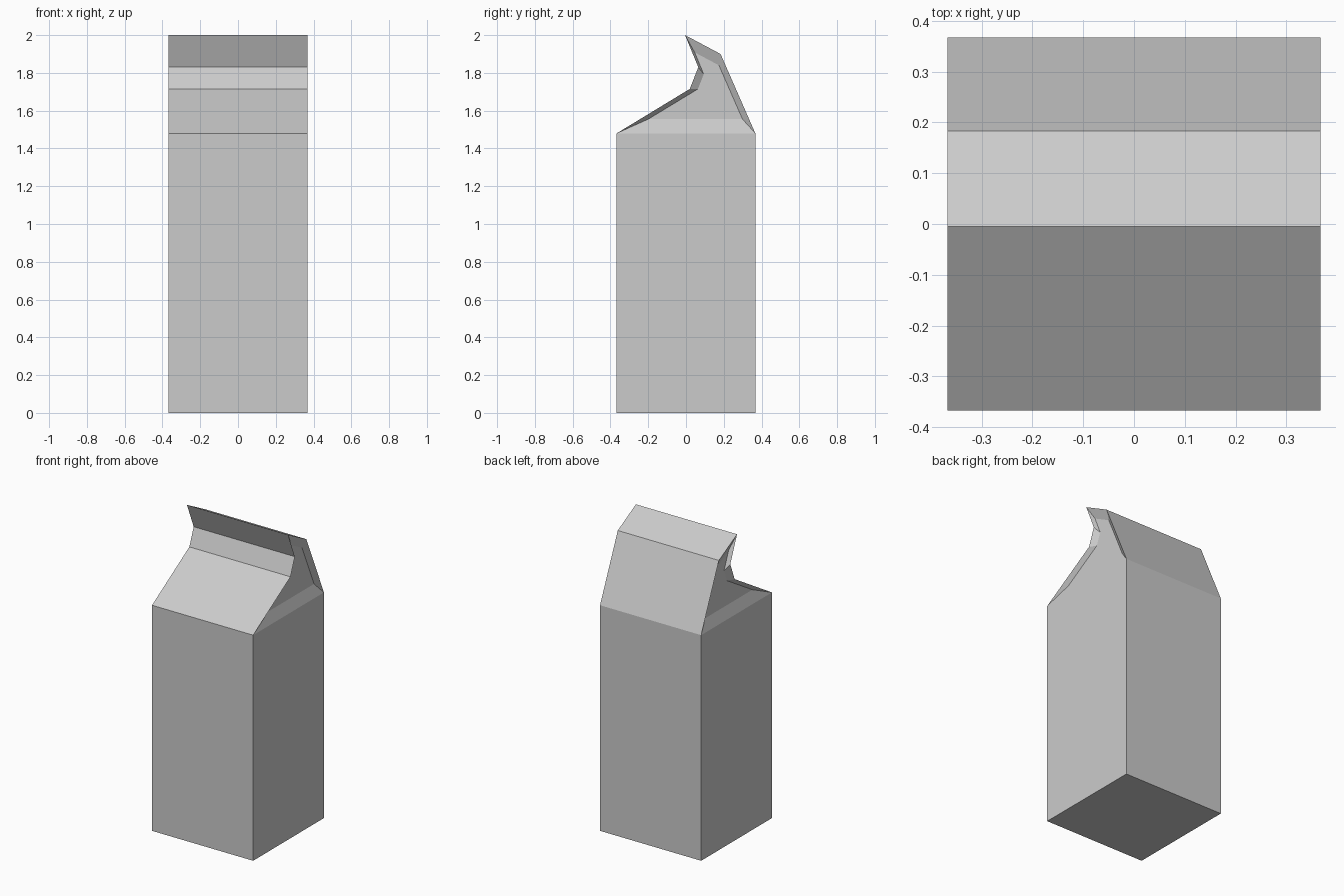
import bpy, bmesh

if "Cube" in bpy.data.objects:
    bpy.data.objects.remove(bpy.data.objects["Cube"])

W = 0.367       # half width of the carton
SHOULDER = 1.48 # height where the folded top begins
SCALE = 0.68    # size of the recessed gable panel
DEPTH = 0.025   # how far the panel is pushed in
CY, CZ = 0.155, 1.714  # centre the panel shrinks about

# side profile (y, z) of the folded top
top_profile = [(-W, SHOULDER), (0.02, 1.715), (0.065, 1.83),
               (-0.005, 2.0), (0.183, 1.9), (W, SHOULDER)]


def make_object(name, bm):
    bmesh.ops.recalc_face_normals(bm, faces=bm.faces)
    mesh = bpy.data.meshes.new(name)
    bm.to_mesh(mesh)
    bm.free()
    obj = bpy.data.objects.new(name, mesh)
    bpy.context.collection.objects.link(obj)
    return obj


bm = bmesh.new()

# carton body: square base and straight walls
corners = [(-W, -W), (W, -W), (W, W), (-W, W)]
low = [bm.verts.new((x, y, 0)) for x, y in corners]
bm.faces.new(low)

# folded top: the profile on both sides, bridged by slopes
left = [bm.verts.new((-W, y, z)) for y, z in top_profile]
right = [bm.verts.new((W, y, z)) for y, z in top_profile]
for i in range(len(top_profile) - 1):
    bm.faces.new((left[i], right[i], right[i + 1], left[i + 1]))

# walls up to the shoulder
rim = [left[0], right[0], right[-1], left[-1]]
for i in range(4):
    j = (i + 1) % 4
    bm.faces.new((low[i], low[j], rim[j], rim[i]))

# recessed gable panels, one per side
for ring, side in ((left, -1), (right, 1)):
    inner = [bm.verts.new((side * (W - DEPTH),
                           CY + SCALE * (y - CY),
                           CZ + SCALE * (z - CZ))) for y, z in top_profile]
    n = len(ring)
    for i in range(n):
        j = (i + 1) % n
        bm.faces.new((ring[i], ring[j], inner[j], inner[i]))
    bm.faces.new(inner)

make_object("carton", bm)
